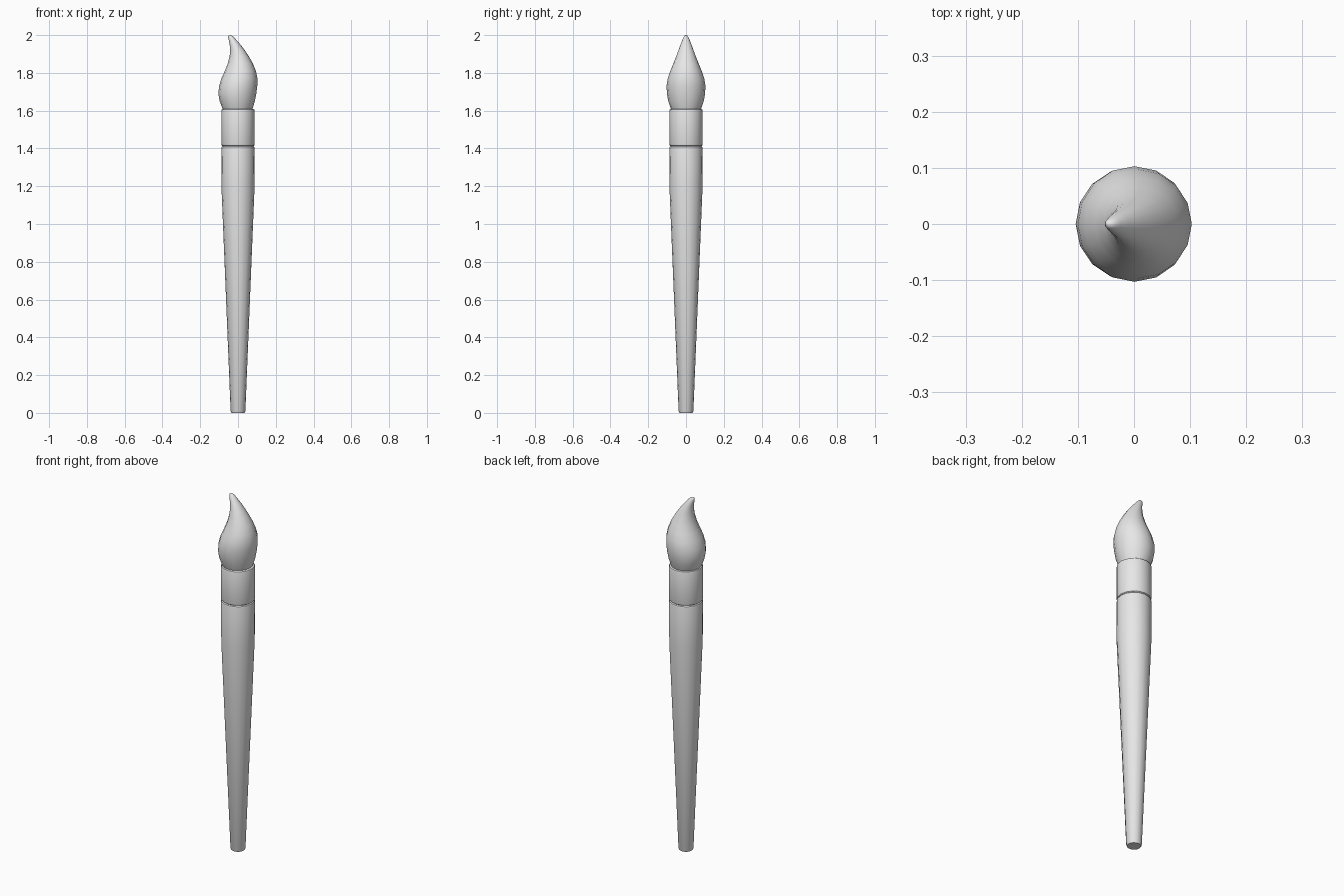
import bpy
import bmesh
from math import cos, sin, tau, radians

SIDES = 16

cube = bpy.data.objects.get("Cube")
if cube:
    bpy.data.objects.remove(cube, do_unlink=True)

grey = bpy.data.materials.new("light_grey")
grey.use_nodes = True
color = (0.8, 0.8, 0.8, 1.0)
grey.diffuse_color = color
grey.node_tree.nodes["Principled BSDF"].inputs["Base Color"].default_value = color


def loft(name, rings, angle):
    """Skin a stack of ellipses given as (z, left x, right x, depth radius)."""
    bm = bmesh.new()
    loops = []
    for z, x0, x1, ry in rings:
        cx, rx = (x0 + x1) / 2, (x1 - x0) / 2
        loops.append([bm.verts.new((cx + rx * cos(tau * i / SIDES),
                                    ry * sin(tau * i / SIDES), z))
                      for i in range(SIDES)])
    for low, high in zip(loops, loops[1:]):
        for i in range(SIDES):
            j = (i + 1) % SIDES
            bm.faces.new((low[i], low[j], high[j], high[i]))
    bm.faces.new(loops[0][::-1])
    bm.faces.new(loops[-1])
    mesh = bpy.data.meshes.new(name)
    bm.to_mesh(mesh)
    bm.free()
    mesh.materials.append(grey)
    obj = bpy.data.objects.new(name, mesh)
    bpy.context.collection.objects.link(obj)
    bpy.ops.object.select_all(action='DESELECT')
    obj.select_set(True)
    bpy.context.view_layer.objects.active = obj
    bpy.ops.object.shade_smooth_by_angle(angle=radians(angle))
    return obj


def turned(name, profile):
    """Round part from (z, radius) points."""
    return loft(name, [(z, -r, r, r) for z, r in profile], 35)


# Tapered handle with softened ends
turned("handle", [(0, 0.035), (0.008, 0.039), (1.18, 0.087),
                  (1.40, 0.088), (1.408, 0.086), (1.412, 0.081)])

# Collar that holds the bristles
turned("ferrule", [(1.412, 0.081), (1.416, 0.086), (1.423, 0.088),
                   (1.598, 0.088), (1.605, 0.086), (1.608, 0.081)])

# Bristles sweeping to a curled tip
loft("bristles", [
    (1.58, -0.070, 0.066, 0.068),
    (1.61, -0.082, 0.077, 0.080),
    (1.65, -0.097, 0.089, 0.094),
    (1.69, -0.104, 0.097, 0.101),
    (1.73, -0.100, 0.102, 0.103),
    (1.77, -0.088, 0.103, 0.097),
    (1.81, -0.070, 0.095, 0.083),
    (1.85, -0.054, 0.079, 0.067),
    (1.89, -0.044, 0.056, 0.051),
    (1.92, -0.042, 0.036, 0.040),
    (1.95, -0.044, 0.013, 0.029),
    (1.975, -0.049, -0.009, 0.019),
    (1.99, -0.052, -0.023, 0.012),
    (1.997, -0.051, -0.031, 0.007),
    (2.00, -0.047, -0.038, 0.003),
], 80)
